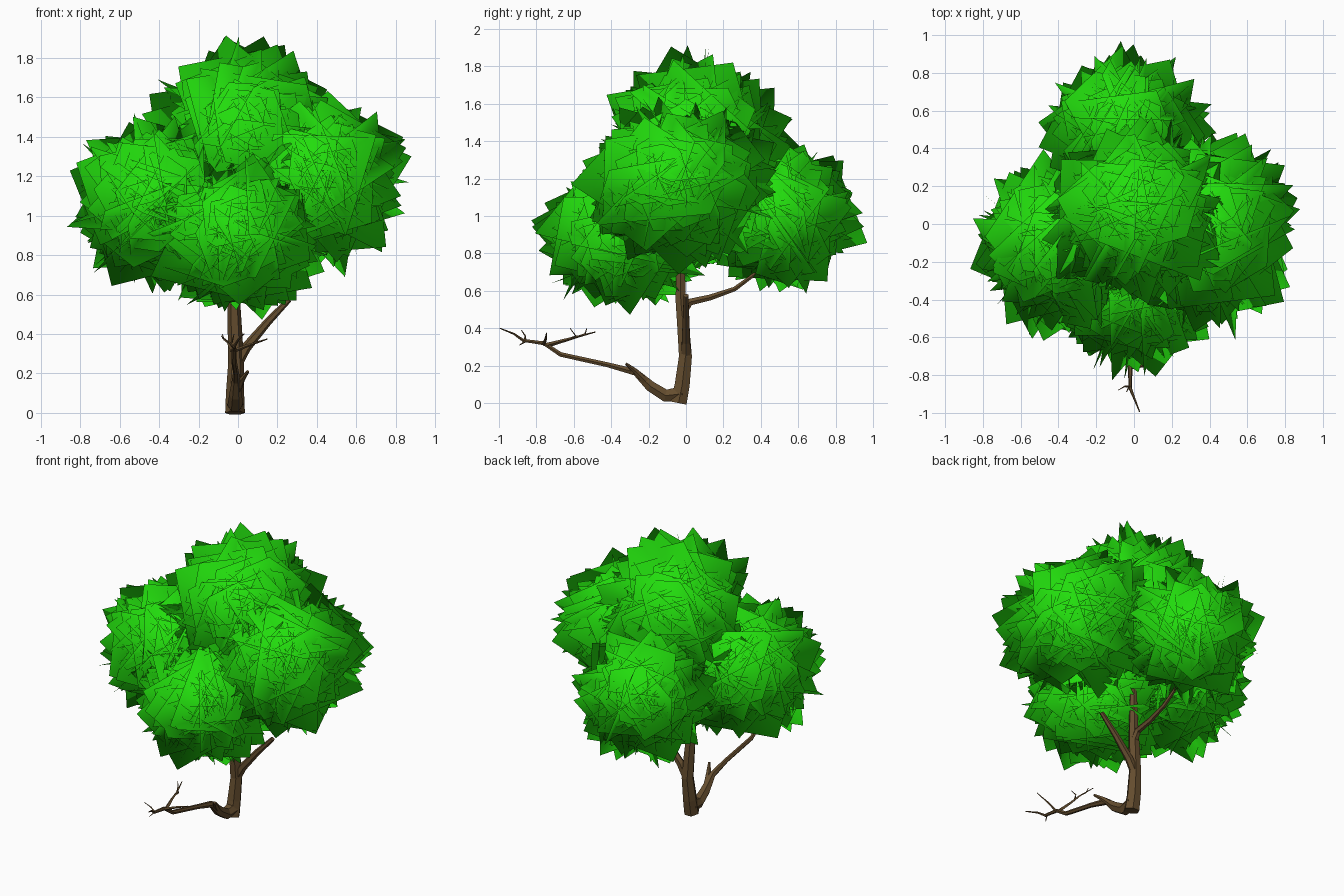
import bpy, bmesh, math, random
from mathutils import Vector, Quaternion

random.seed(4)


def material(name, color):
    m = bpy.data.materials.new(name)
    m.diffuse_color = (*color, 1)
    return m


bark = material("bark", (0.13, 0.075, 0.028))
green = material("leaf_green", (0.016, 0.72, 0.004))


def finish(name, bm, mat):
    me = bpy.data.meshes.new(name)
    bm.to_mesh(me)
    bm.free()
    me.materials.append(mat)
    ob = bpy.data.objects.new(name, me)
    bpy.context.collection.objects.link(ob)
    return ob


def limb(name, points, sides=6):
    """Tapered faceted tube through (x, y, z, radius) points."""
    bm = bmesh.new()
    pts = [Vector(p[:3]) for p in points]
    rings = []
    for i, p in enumerate(pts):
        d = (pts[min(i + 1, len(pts) - 1)] - pts[max(i - 1, 0)]).normalized()
        ref = Vector((1, 0, 0)) if abs(d.x) < 0.8 else Vector((0, 1, 0))
        u = (ref - d * ref.dot(d)).normalized()
        v = d.cross(u)
        r = points[i][3]
        rings.append([bm.verts.new(p + r * (u * math.cos(a) + v * math.sin(a)))
                      for a in (2 * math.pi * k / sides for k in range(sides))])
    for a, b in zip(rings, rings[1:]):
        for k in range(sides):
            n = (k + 1) % sides
            bm.faces.new((a[k], a[n], b[n], b[k]))
    bm.faces.new(rings[0][::-1])
    bm.faces.new(rings[-1])
    return finish(name, bm, bark)


# Trunk and limbs that carry the crown
limb("trunk", [(-0.015, -0.04, 0.0, 0.05), (-0.015, -0.02, 0.1, 0.046),
               (-0.01, -0.003, 0.25, 0.04), (-0.015, -0.014, 0.4, 0.037),
               (-0.02, -0.028, 0.55, 0.032), (-0.02, -0.03, 0.8, 0.024),
               (0.02, 0, 1.15, 0.012)])
limb("right_limb", [(-0.01, 0, 0.24, 0.028), (0.04, 0, 0.33, 0.026),
                    (0.15, 0, 0.46, 0.02), (0.26, 0, 0.575, 0.014)])
limb("back_limb", [(-0.015, -0.03, 0.46, 0.026), (-0.015, 0.02, 0.54, 0.022),
                   (-0.02, 0.13, 0.565, 0.018), (-0.02, 0.26, 0.61, 0.014),
                   (-0.03, 0.45, 0.75, 0.008)])

# Low bare branch reaching forward
limb("low_branch", [(-0.015, -0.02, 0.05, 0.046), (-0.015, -0.11, 0.04, 0.038),
                    (-0.012, -0.19, 0.09, 0.033), (-0.01, -0.27, 0.165, 0.021),
                    (-0.01, -0.42, 0.205, 0.015), (-0.02, -0.67, 0.26, 0.014),
                    (-0.02, -0.76, 0.32, 0.012), (-0.02, -0.87, 0.335, 0.009),
                    (0.0, -0.92, 0.37, 0.006), (0.03, -0.995, 0.4, 0.003)])
limb("branch_stub", [(-0.01, -0.2, 0.1, 0.022), (0.02, -0.27, 0.17, 0.016),
                     (0.05, -0.32, 0.21, 0.008)])
twigs = [
    [(-0.02, -0.74, 0.31, 0.013), (-0.04, -0.65, 0.335, 0.009),
     (-0.05, -0.58, 0.355, 0.006), (-0.08, -0.485, 0.38, 0.003)],
    [(-0.045, -0.62, 0.345, 0.006), (-0.03, -0.59, 0.36, 0.004), (-0.02, -0.62, 0.4, 0.002)],
    [(-0.05, -0.58, 0.355, 0.005), (-0.07, -0.54, 0.37, 0.004), (-0.08, -0.53, 0.4, 0.002)],
    [(-0.02, -0.86, 0.335, 0.007), (-0.05, -0.86, 0.36, 0.004), (-0.085, -0.88, 0.39, 0.002)],
    [(-0.02, -0.85, 0.335, 0.006), (-0.04, -0.89, 0.31, 0.002)],
    [(-0.02, -0.76, 0.315, 0.01), (0.06, -0.75, 0.345, 0.007), (0.15, -0.745, 0.375, 0.003)],
]
for i, t in enumerate(twigs):
    limb(f"twig_{i + 1}", t, 4)


def leaf_lobe(name, center, radii, count):
    """Clump of big square leaf cards crossing at all angles, rounded shading."""
    c, rad = Vector(center), Vector(radii)
    bm = bmesh.new()
    for i in range(count):
        rot = Quaternion([random.gauss(0, 1) for _ in range(4)]).normalized().to_matrix()
        offset = Vector([random.gauss(0, 1) for _ in range(3)]).normalized()
        offset *= random.uniform(0.05, 0.36)
        h = random.uniform(0.52, 0.62)
        corners = [offset + rot @ Vector((x * h, y * h, 0))
                   for x, y in ((-1, -1), (1, -1), (1, 1), (-1, 1))]
        # keep stray corners inside the lobe
        shrink = min(1, 1.04 / max(p.length for p in corners))
        bm.faces.new([bm.verts.new(c + rad * (p * shrink)) for p in corners]).smooth = True
    ob = finish(name, bm, green)
    me = ob.data
    me.normals_split_custom_set(
        [(me.vertices[l.vertex_index].co - c).normalized() for l in me.loops])


# Crown
leaf_lobe("crown_top", (0.03, 0.04, 1.37), (0.53, 0.53, 0.53), 120)
leaf_lobe("crown_left", (-0.40, -0.10, 1.06), (0.48, 0.51, 0.47), 110)
leaf_lobe("crown_right", (0.41, -0.05, 1.17), (0.48, 0.56, 0.48), 110)
leaf_lobe("crown_front", (-0.01, -0.34, 0.89), (0.47, 0.49, 0.42), 105)
leaf_lobe("crown_back", (-0.04, 0.50, 1.01), (0.46, 0.48, 0.44), 105)
